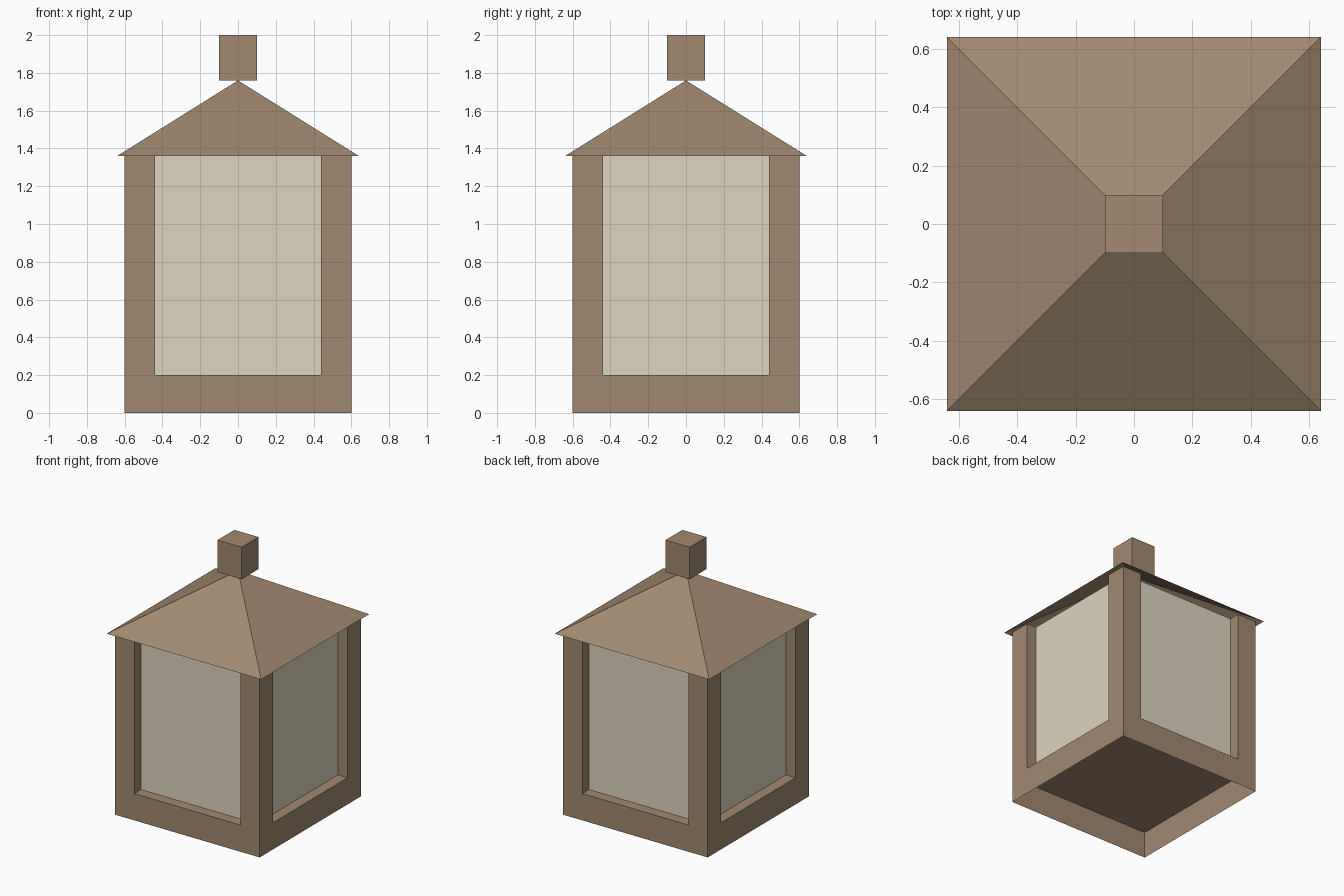
import bpy, bmesh
from mathutils import Matrix, Vector

if "Cube" in bpy.data.objects:
    bpy.data.objects.remove(bpy.data.objects["Cube"])


def material(name, color):
    m = bpy.data.materials.new(name)
    m.diffuse_color = (*color, 1)
    m.use_nodes = True
    m.node_tree.nodes["Principled BSDF"].inputs["Base Color"].default_value = m.diffuse_color
    return m


wood = material("wood", (0.36, 0.25, 0.16))
pane = material("cream_pane", (0.72, 0.66, 0.52))


def finish(name, bm, mat):
    mesh = bpy.data.meshes.new(name)
    bm.to_mesh(mesh)
    bm.free()
    mesh.materials.append(mat)
    ob = bpy.data.objects.new(name, mesh)
    bpy.context.collection.objects.link(ob)


def open_faces(bm, down=False, up=False):
    bm.normal_update()
    gone = [f for f in bm.faces
            if (down and f.normal.z < -0.9) or (up and f.normal.z > 0.9)]
    bmesh.ops.delete(bm, geom=gone, context='FACES_ONLY')


def box(name, lo, hi, mat, down=False, up=False):
    lo, hi = Vector(lo), Vector(hi)
    bm = bmesh.new()
    bmesh.ops.create_cube(bm, size=1, matrix=Matrix.Translation((lo + hi) / 2)
                          @ Matrix.Diagonal((*(hi - lo), 1)))
    open_faces(bm, down, up)
    finish(name, bm, mat)


# Base tray, open underneath
box("base", (-0.6, -0.6, 0), (0.6, 0.6, 0.2), wood, down=True)

# Four corner posts
for sx, side in ((-1, "left"), (1, "right")):
    for sy, end in ((-1, "front"), (1, "back")):
        x, y = sx * 0.52, sy * 0.52
        box(f"{end}_{side}_post", (x - 0.08, y - 0.08, 0.2),
            (x + 0.08, y + 0.08, 1.36), wood, down=True)

# Recessed window panes
box("window_panes", (-0.52, -0.52, 0.2), (0.52, 0.52, 1.36), pane, down=True, up=True)

# Pyramid roof, open underneath
bm = bmesh.new()
apex = bm.verts.new((0, 0, 1.76))
rim = [bm.verts.new((0.64 * sx, 0.64 * sy, 1.36))
       for sx, sy in ((-1, -1), (1, -1), (1, 1), (-1, 1))]
for i in range(4):
    bm.faces.new((rim[i], rim[(i + 1) % 4], apex))
finish("roof", bm, wood)

# Square finial on the tip
box("finial", (-0.1, -0.1, 1.76), (0.1, 0.1, 2.0), wood)
